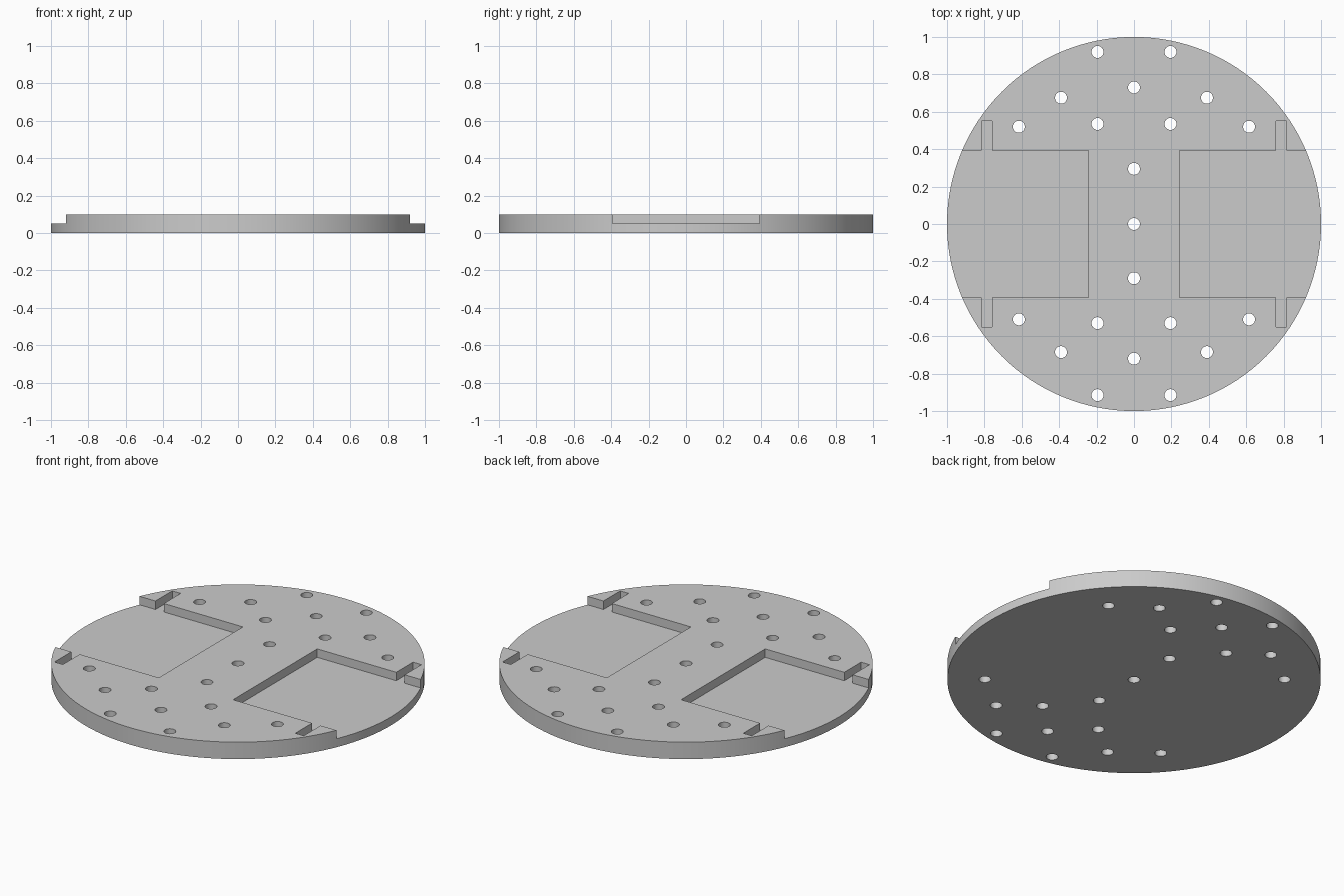
import bpy, bmesh
from mathutils import Matrix

cube = bpy.data.objects.get("Cube")
if cube:
    bpy.data.objects.remove(cube, do_unlink=True)

THICK, FLOOR = 0.1, 0.05

grey = bpy.data.materials.new("plain grey")
grey.use_nodes = True
colour = (0.6, 0.6, 0.6, 1)
grey.diffuse_color = colour
grey.node_tree.nodes["Principled BSDF"].inputs["Base Color"].default_value = colour


def make_object(name, bm):
    bmesh.ops.recalc_face_normals(bm, faces=bm.faces)
    mesh = bpy.data.meshes.new(name)
    bm.to_mesh(mesh)
    bm.free()
    mesh.materials.append(grey)
    obj = bpy.data.objects.new(name, mesh)
    bpy.context.collection.objects.link(obj)
    return obj


def add_cylinder(bm, x, y, radius, bottom, top, sides):
    bmesh.ops.create_cone(bm, cap_ends=True, segments=sides, radius1=radius, radius2=radius,
                          depth=top - bottom,
                          matrix=Matrix.Translation((x, y, (top + bottom) / 2)))


# Round base plate
bm = bmesh.new()
add_cylinder(bm, 0, 0, 1, 0, THICK, 128)
plate = make_object("base_plate", bm)

# Wheel recesses open to the rim, each with two narrow slots
bm = bmesh.new()
half = [(0.243, 0.393), (0.76, 0.393), (0.76, 0.55), (0.815, 0.55), (0.815, 0.393), (1.2, 0.393)]
outline = half + [(x, -y) for x, y in reversed(half)]
for side in (-1, 1):
    face = bm.faces.new([bm.verts.new((side * x, y, FLOOR)) for x, y in outline])
    walls = bmesh.ops.extrude_face_region(bm, geom=[face])
    bmesh.ops.translate(bm, vec=(0, 0, THICK),
                        verts=[v for v in walls["geom"] if isinstance(v, bmesh.types.BMVert)])
recess_cutter = make_object("recess_cutter", bm)

# Through holes: mirrored pairs, then the centre row
bm = bmesh.new()
pairs = [(0.195, 0.92), (0.39, 0.675), (0.195, 0.535), (0.615, 0.52),
         (0.615, -0.51), (0.195, -0.53), (0.39, -0.685), (0.195, -0.915)]
holes = [(s * x, y) for x, y in pairs for s in (-1, 1)]
holes += [(0, y) for y in (0.73, 0.295, 0, -0.29, -0.72)]
for x, y in holes:
    add_cylinder(bm, x, y, 0.032, -0.1, 0.2, 32)
hole_cutter = make_object("hole_cutter", bm)

# Cut the plate
for cutter in (recess_cutter, hole_cutter):
    cutter.hide_render = True
    cutter.hide_viewport = True
    mod = plate.modifiers.new(cutter.name, 'BOOLEAN')
    mod.operation = 'DIFFERENCE'
    mod.solver = 'EXACT'
    mod.object = cutter

# Bake the cuts and remove the cutters
graph = bpy.context.evaluated_depsgraph_get()
cut_mesh = bpy.data.meshes.new_from_object(plate.evaluated_get(graph))
plate.modifiers.clear()
plate.data = cut_mesh
for cutter in (recess_cutter, hole_cutter):
    bpy.data.objects.remove(cutter, do_unlink=True)

bpy.ops.object.select_all(action='DESELECT')
plate.select_set(True)
bpy.context.view_layer.objects.active = plate
bpy.ops.object.shade_smooth_by_angle(angle=0.5)
